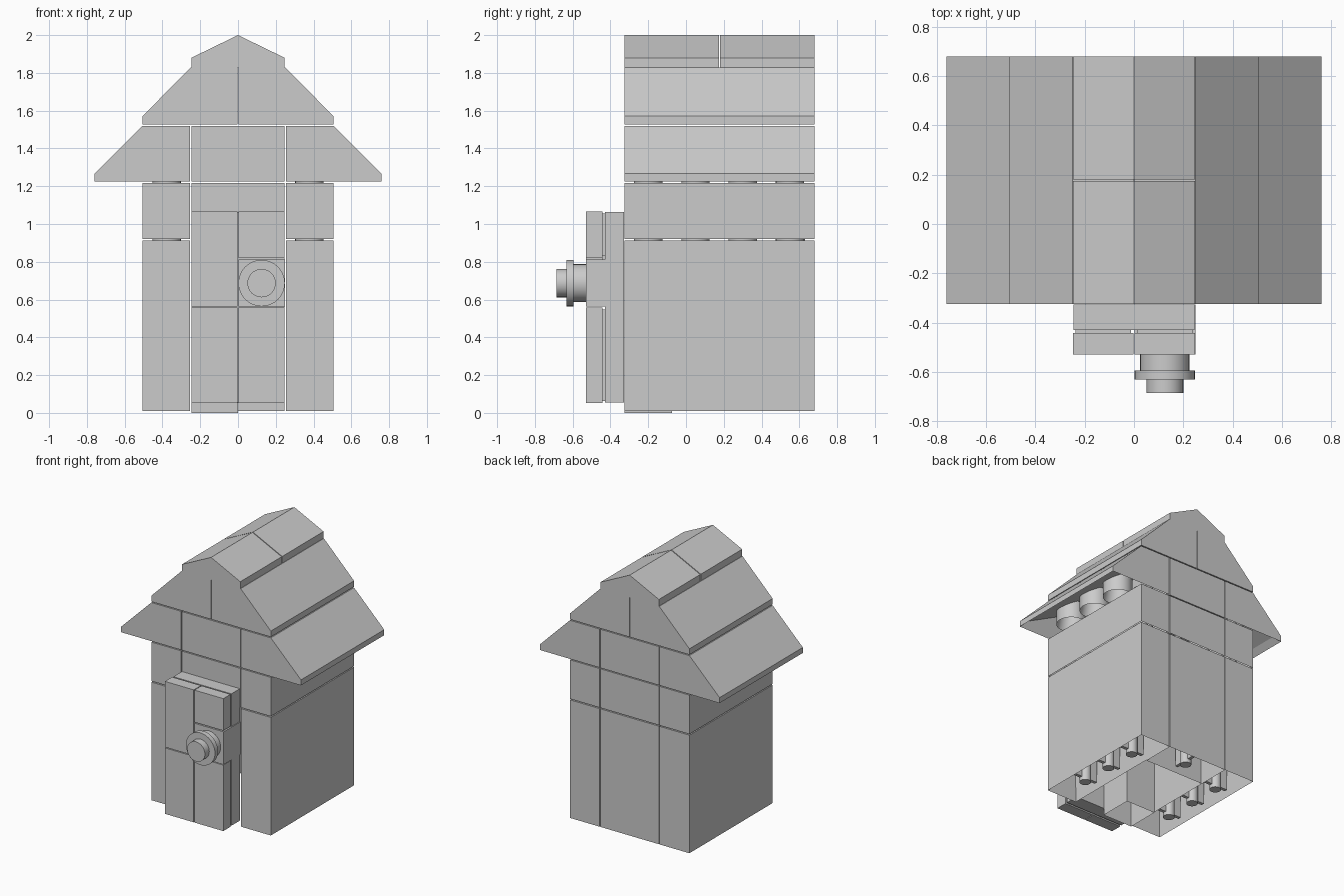
import bpy, bmesh
from mathutils import Matrix, Vector

if "Cube" in bpy.data.objects:
    bpy.data.objects.remove(bpy.data.objects["Cube"], do_unlink=True)

grey = bpy.data.materials.new("light_grey")
grey.use_nodes = True
grey.diffuse_color = (0.6, 0.6, 0.6, 1)
grey.node_tree.nodes["Principled BSDF"].inputs["Base Color"].default_value = (0.6, 0.6, 0.6, 1)

S = 0.25                      # stud pitch
FRONT, BACK = -0.325, 0.68    # house depth
EDGE = 0.505                  # house half width
SEAM = 0.003                  # half gap between bricks


def finish(name, bm, smooth=False):
    bmesh.ops.recalc_face_normals(bm, faces=bm.faces)
    mesh = bpy.data.meshes.new(name)
    bm.to_mesh(mesh)
    bm.free()
    mesh.materials.append(grey)
    obj = bpy.data.objects.new(name, mesh)
    bpy.context.collection.objects.link(obj)
    if smooth:
        bpy.ops.object.select_all(action="DESELECT")
        obj.select_set(True)
        bpy.context.view_layer.objects.active = obj
        bpy.ops.object.shade_smooth_by_angle()
    return obj


def hollow(bm, wall, ceiling):
    """Open the underside: inset the lowest face and push it up to ceiling(x)."""
    bmesh.ops.recalc_face_normals(bm, faces=bm.faces)
    bm.normal_update()
    floor = min(bm.faces, key=lambda f: f.calc_center_median().z)
    bmesh.ops.inset_region(bm, faces=[floor], thickness=wall, use_even_offset=True)
    for v in floor.verts:
        v.co.z = ceiling(v.co.x)


def prism(name, profile, y0, y1, ceiling=None, wall=0.04):
    """Extrude an x-z profile along y."""
    bm = bmesh.new()
    face = bm.faces.new([bm.verts.new((x, y0, z)) for x, z in profile])
    ext = bmesh.ops.extrude_face_region(bm, geom=[face])["geom"]
    for v in ext:
        if isinstance(v, bmesh.types.BMVert):
            v.co.y = y1
    if ceiling:
        hollow(bm, wall, ceiling)
    return finish(name, bm)


def brick(name, x0, x1, y0, y1, z0, z1, open_below=False):
    profile = [(x0, z0), (x1, z0), (x1, z1), (x0, z1)]
    return prism(name, profile, y0, y1, (lambda x: z1 - 0.05) if open_below else None)


def cylinder(name, radius, start, end, bore=0):
    """Round part between two points; bore gives the wall of an open tube."""
    a, b = Vector(start), Vector(end)
    bm = bmesh.new()
    turn = (b - a).to_track_quat("Z", "Y").to_matrix().to_4x4()
    bmesh.ops.create_cone(bm, cap_ends=True, segments=32, radius1=radius, radius2=radius,
                          depth=(b - a).length, matrix=Matrix.Translation((a + b) / 2) @ turn)
    if bore:
        hollow(bm, bore, lambda x: b.z - 0.01)
    return finish(name, bm, smooth=True)


rows = [FRONT + S * (i + 0.5) for i in range(4)]          # stud rows
joints = [FRONT + S * (i + 1) for i in range(3)]          # between the rows

for side, s in (("right", -1), ("left", 1)):
    a, b = sorted((s * (S + SEAM), s * EDGE))
    # Side walls, with ribs and posts inside
    brick(side + "_wall", a, b, FRONT, BACK, 0.01, 0.912, True)
    brick(side + "_upper_wall", a, b, FRONT, BACK, 0.92, 1.218, True)
    for y in joints:
        brick(side + "_wall_rib", a + 0.03, b - 0.03, y - 0.012, y + 0.012, 0.04, 0.88)
        cylinder(side + "_wall_post", 0.04, (s * 0.378, y, 0.012), (s * 0.378, y, 0.88))
    for y in rows:
        for z in (0.912, 1.218):
            cylinder(side + "_wall_stud", 0.075, (s * 0.378, y, z - 0.01), (s * 0.378, y, z + 0.05))

    # Eaves slope, open below with tubes
    eave = [(S + SEAM, 1.225), (0.76, 1.225), (0.76, 1.267), (EDGE, 1.52), (S + SEAM, 1.52)]
    prism(side + "_eave", [(s * x, z) for x, z in eave], FRONT, BACK,
          lambda x: 1.265 + (0.72 - abs(x)) * 0.5)
    for y in joints:
        cylinder(side + "_eave_tube", 0.102, (s * EDGE, y, 1.226), (s * EDGE, y, 1.36), 0.026)

    # Upper roof slope
    slope = [(0.002, 1.527), (EDGE, 1.527), (EDGE, 1.572), (S, 1.828), (0.002, 1.828)]
    prism(side + "_roof_slope", [(s * x, z) for x, z in slope], FRONT, BACK)

# Roof ridge in two lengths
ridge = [(-0.247, 1.828), (0.247, 1.828), (0.247, 1.88), (0, 2.0), (-0.247, 1.88)]
prism("front_ridge", ridge, FRONT, 0.174)
prism("back_ridge", ridge, 0.181, BACK)

# Middle bricks of the house
w = S - SEAM
brick("middle_roof_brick", -w, w, FRONT, BACK, 1.225, 1.52)
brick("lintel", -w, w, FRONT, BACK, 0.92, 1.218, True)
brick("back_wall", -w, w, BACK - S, BACK, 0.01, 0.912, True)
brick("back_wall_rib", -0.012, 0.012, BACK - S + 0.03, BACK - 0.03, 0.04, 0.88)
cylinder("back_wall_post", 0.04, (0, BACK - S / 2, 0.012), (0, BACK - S / 2, 0.88))
brick("door_post", -w, 0, FRONT, FRONT + S, 0, 0.912, True)
for x in (-S / 2, S / 2):
    cylinder("back_wall_stud", 0.075, (x, BACK - S / 2, 0.9), (x, BACK - S / 2, 0.96))

# Door backing and front panels, each panel on a slightly smaller lip
brick("door_backing", -0.245, 0.245, -0.43, FRONT - 0.002, 0.055, 1.063)
panels = [("upper_right", -S, 0.563, 1.065), ("lower_right", -S, 0.053, 0.557),
          ("upper_left", 0, 0.82, 1.065), ("lower_left", 0, 0.053, 0.557)]
for name, x, z0, z1 in panels:
    x0, x1 = x + SEAM, x + S - SEAM
    brick(name + "_door_panel", x0, x1, -0.53, -0.443, z0, z1)
    brick(name + "_door_lip", x0 + 0.01, x1 - 0.01, -0.444, -0.429, z0 + 0.01, z1 - 0.01)
brick("knob_block", SEAM, S, -0.53, FRONT - 0.002, 0.562, 0.812)

# Door knob
for name, r, y0, y1 in (("knob_base", 0.1, -0.528, -0.597), ("knob_flange", 0.123, -0.595, -0.632),
                        ("knob_tip", 0.075, -0.63, -0.685)):
    cylinder(name, r, (S / 2, y0, 0.687), (S / 2, y1, 0.687))
